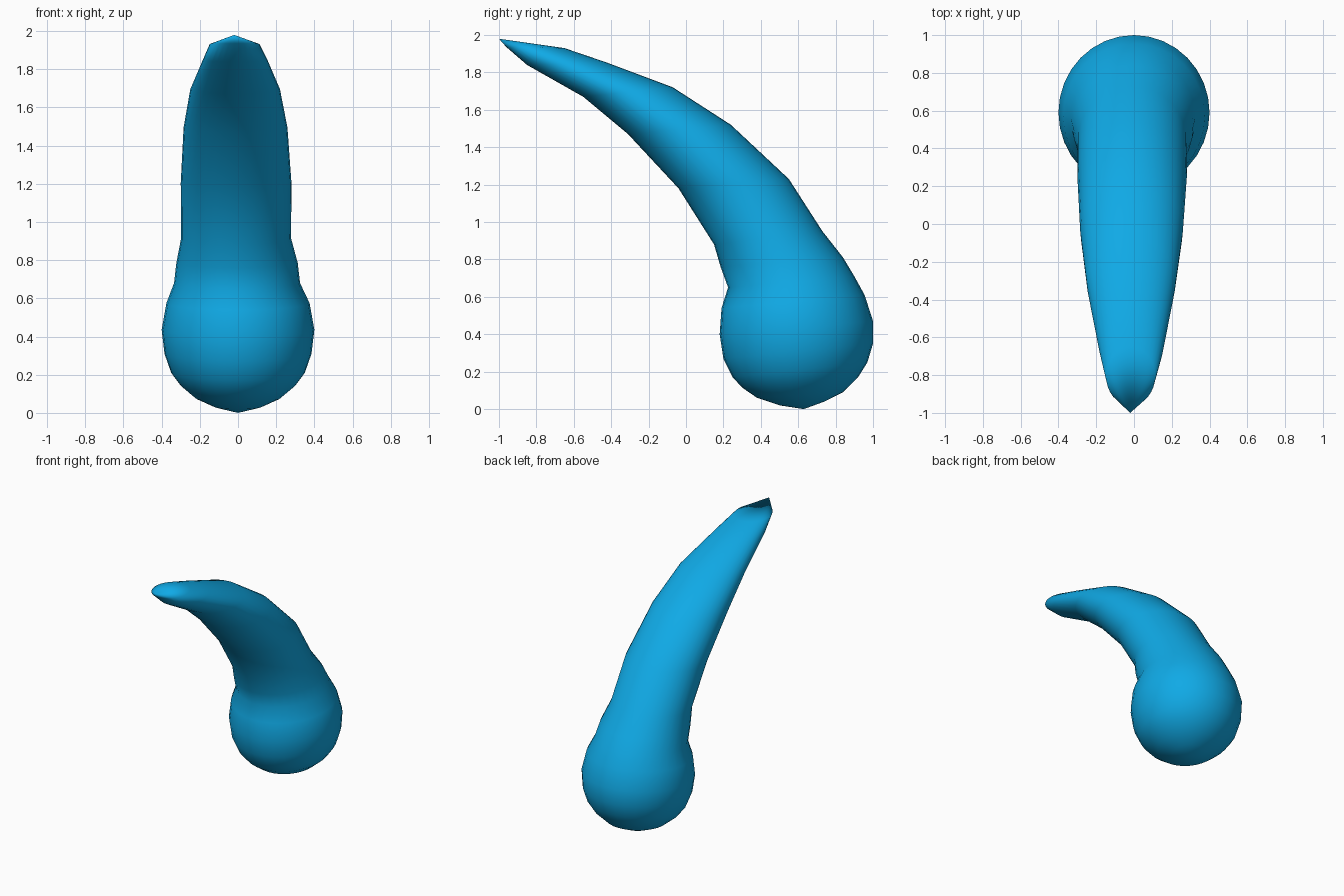
import bpy, bmesh, math
from mathutils import Vector

if "Cube" in bpy.data.objects:
    bpy.data.objects.remove(bpy.data.objects["Cube"])

SEGMENTS = 32

# Each ring: front point (y, z), back point (y, z), half width, x centre
rings = [
    (0.50, 0.02, 0.74, 0.04, 0.12, 0),
    (0.38, 0.06, 0.84, 0.09, 0.22, 0),
    (0.30, 0.115, 0.92, 0.17, 0.30, 0),
    (0.25, 0.17, 0.97, 0.25, 0.35, 0),
    (0.20, 0.27, 1.00, 0.35, 0.385, 0),
    (0.18, 0.40, 1.00, 0.47, 0.40, 0),
    (0.19, 0.54, 0.955, 0.61, 0.375, 0),
    (0.225, 0.65, 0.90, 0.71, 0.33, -0.005),
    (0.185, 0.76, 0.84, 0.81, 0.318, -0.005),
    (0.15, 0.88, 0.73, 0.95, 0.288, -0.01),
    (-0.04, 1.18, 0.55, 1.23, 0.29, -0.01),
    (-0.31, 1.47, 0.24, 1.52, 0.272, -0.013),
    (-0.55, 1.67, -0.07, 1.72, 0.235, -0.015),
    (-0.85, 1.84, -0.43, 1.855, 0.17, -0.015),
    (-0.96, 1.935, -0.65, 1.93, 0.13, -0.018),
]

# Loft the round bulb, neck and curved horn as one skin
bm = bmesh.new()
loops = []
for fy, fz, by, bz, w, cx in rings:
    front, back = Vector((cx, fy, fz)), Vector((cx, by, bz))
    mid, half = (front + back) / 2, (back - front) / 2
    loop = []
    for i in range(SEGMENTS):
        a = math.tau * i / SEGMENTS
        loop.append(bm.verts.new(mid + half * math.sin(a) + Vector((w * math.cos(a), 0, 0))))
    loops.append(loop)

for low, high in zip(loops, loops[1:]):
    for i in range(SEGMENTS):
        j = (i + 1) % SEGMENTS
        bm.faces.new((low[i], low[j], high[j], high[i]))

# Close the bottom and the pointed tip
for loop, pole in ((loops[0], (0, 0.63, 0)), (loops[-1], (-0.02, -1, 1.98))):
    v = bm.verts.new(pole)
    for i in range(SEGMENTS):
        bm.faces.new((loop[i], loop[(i + 1) % SEGMENTS], v))

bmesh.ops.recalc_face_normals(bm, faces=bm.faces)
for f in bm.faces:
    f.smooth = True

mesh = bpy.data.meshes.new("curved_horn")
bm.to_mesh(mesh)
bm.free()
horn = bpy.data.objects.new("curved_horn", mesh)
bpy.context.collection.objects.link(horn)

blue = bpy.data.materials.new("blue")
blue.diffuse_color = (0.005, 0.40, 0.79, 1)
blue.use_nodes = True
blue.node_tree.nodes["Principled BSDF"].inputs["Base Color"].default_value = blue.diffuse_color
mesh.materials.append(blue)
